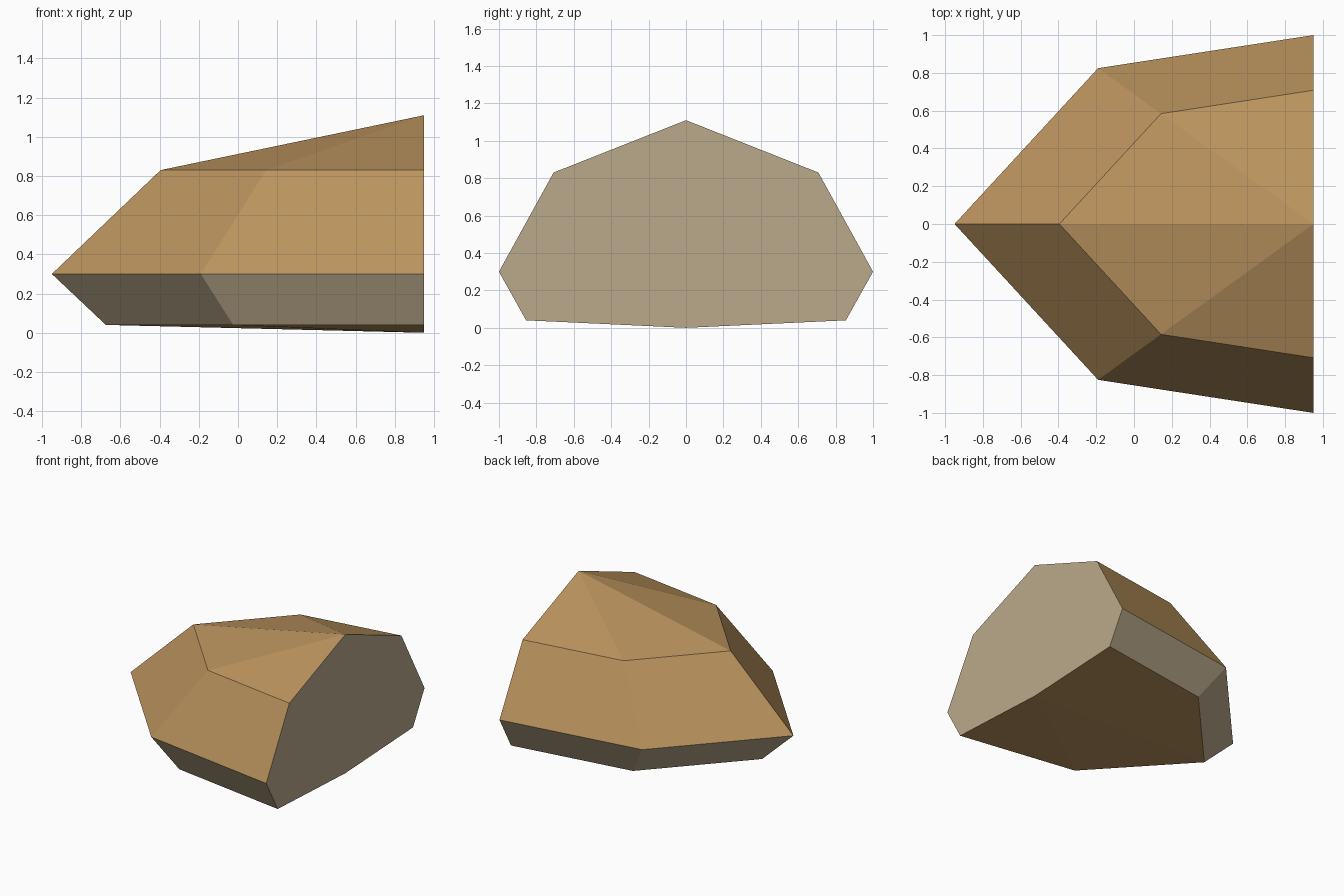
import bpy
import bmesh

cube = bpy.data.objects.get("Cube")
if cube:
    bpy.data.objects.remove(cube, do_unlink=True)


def material(name, colour):
    mat = bpy.data.materials.new(name)
    mat.use_nodes = True
    mat.diffuse_color = (*colour, 1)
    bsdf = next(n for n in mat.node_tree.nodes if n.type == 'BSDF_PRINCIPLED')
    bsdf.inputs["Base Color"].default_value = (*colour, 1)
    return mat


BROWN, GREY = 0, 1
materials = [material("earth brown", (0.49, 0.29, 0.11)),
             material("stone grey", (0.50, 0.40, 0.26))]

# Half outline of the widest ring, measured from the flat cut side
CUT_X = 0.95
outline = [(0, -1), (-1.14, -0.825), (-1.9, 0), (-1.14, 0.825), (0, 1)]
# Each level: height and scale of the outline
levels = [(0.04, 0.855), (0.30, 1.0), (0.83, 0.708)]

bm = bmesh.new()
rings = [[bm.verts.new((CUT_X + x * s, y * s, z)) for x, y in outline]
         for z, s in levels]
base = bm.verts.new((CUT_X, 0, 0))
peak = bm.verts.new((CUT_X, 0, 1.11))


def face(verts, index):
    bm.faces.new(verts).material_index = index


# Grey lower band, brown upper band, and fans closing the top and bottom
for i in range(len(outline) - 1):
    for low, high, index in ((rings[0], rings[1], GREY),
                             (rings[1], rings[2], BROWN)):
        face((low[i], low[i + 1], high[i + 1], high[i]), index)
    face((rings[2][i], rings[2][i + 1], peak), BROWN)
    face((rings[0][i + 1], rings[0][i], base), BROWN)

# Flat cut side
face([base] + [r[-1] for r in rings] + [peak] + [r[0] for r in reversed(rings)], GREY)
bmesh.ops.recalc_face_normals(bm, faces=bm.faces)

mesh = bpy.data.meshes.new("rock")
bm.to_mesh(mesh)
bm.free()
for mat in materials:
    mesh.materials.append(mat)
rock = bpy.data.objects.new("rock", mesh)
bpy.context.collection.objects.link(rock)
